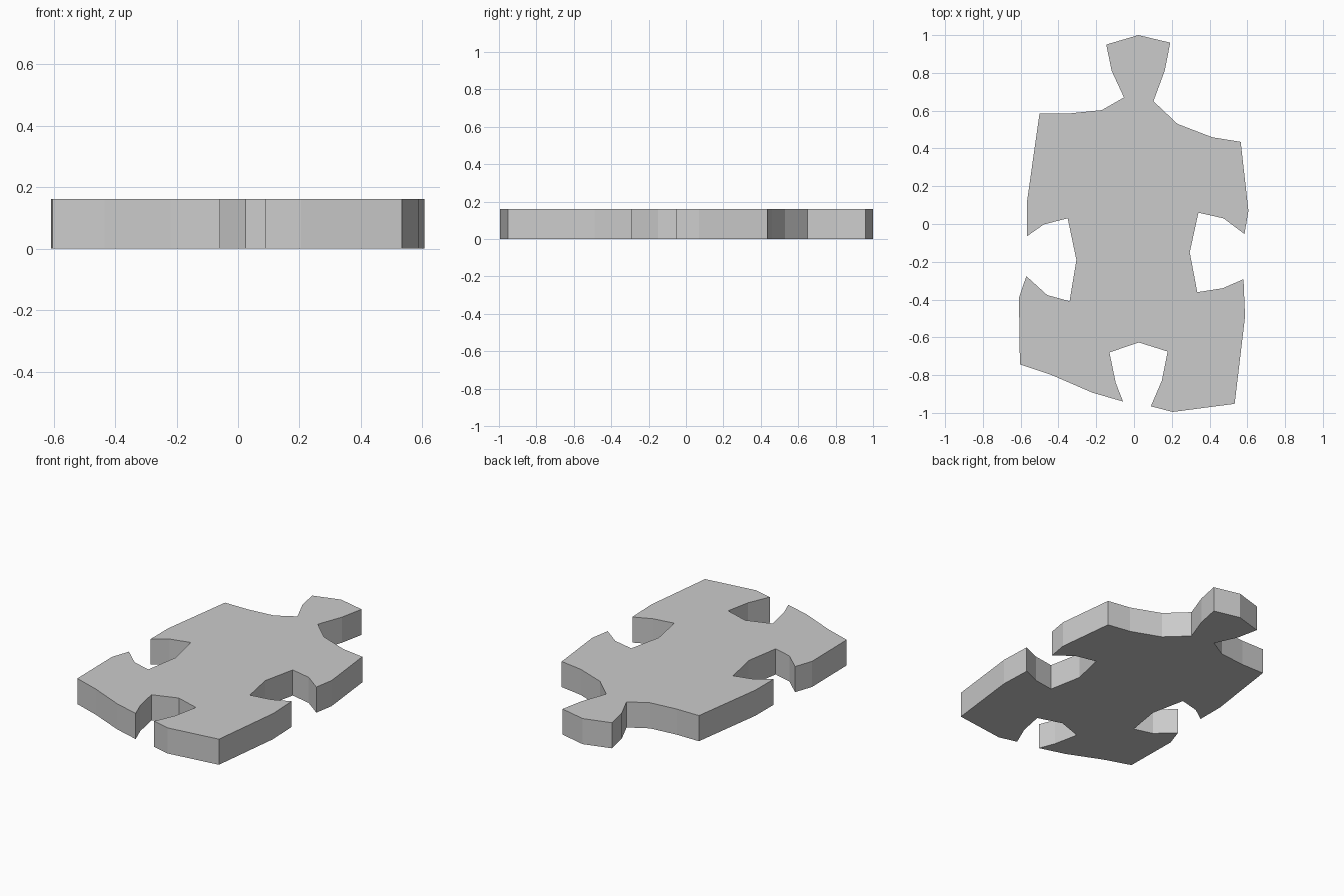
import bpy, bmesh

if "Cube" in bpy.data.objects:
    bpy.data.objects.remove(bpy.data.objects["Cube"])

HEIGHT = 0.162

# Outline of the piece, clockwise from the tip of the top tab
top_tab_right = [(0.023, 1.0), (0.192, 0.96), (0.162, 0.81), (0.103, 0.65)]
top_right_edge = [(0.23, 0.53), (0.415, 0.459), (0.565, 0.435), (0.606, 0.07)]
right_socket = [(0.585, -0.053), (0.474, 0.03), (0.341, 0.06), (0.295, -0.15),
                (0.335, -0.361), (0.47, -0.34), (0.58, -0.292)]
bottom_right_edge = [(0.588, -0.49), (0.533, -0.952), (0.205, -0.995)]
bottom_socket = [(0.089, -0.965), (0.147, -0.83), (0.178, -0.675), (0.025, -0.627),
                 (-0.13, -0.68), (-0.097, -0.84), (-0.058, -0.94)]
bottom_left_edge = [(-0.22, -0.893), (-0.435, -0.80), (-0.604, -0.743), (-0.609, -0.39)]
left_socket = [(-0.57, -0.276), (-0.46, -0.376), (-0.341, -0.409), (-0.305, -0.19),
               (-0.351, 0.03), (-0.477, -0.002), (-0.567, -0.065)]
top_left_edge = [(-0.567, 0.115), (-0.50, 0.585), (-0.345, 0.585), (-0.17, 0.603)]
top_tab_left = [(-0.053, 0.67), (-0.118, 0.81), (-0.147, 0.95)]

outline = (top_tab_right + top_right_edge + right_socket + bottom_right_edge
           + bottom_socket + bottom_left_edge + left_socket + top_left_edge
           + top_tab_left)

# Flat profile extruded into a slab
bm = bmesh.new()
base = bm.faces.new([bm.verts.new((x, y, 0)) for x, y in outline])
result = bmesh.ops.extrude_face_region(bm, geom=[base], use_keep_orig=True)
top_verts = [v for v in result["geom"] if isinstance(v, bmesh.types.BMVert)]
bmesh.ops.translate(bm, verts=top_verts, vec=(0, 0, HEIGHT))
bmesh.ops.recalc_face_normals(bm, faces=bm.faces)

mesh = bpy.data.meshes.new("jigsaw_piece")
bm.to_mesh(mesh)
bm.free()
piece = bpy.data.objects.new("jigsaw_piece", mesh)
bpy.context.collection.objects.link(piece)
